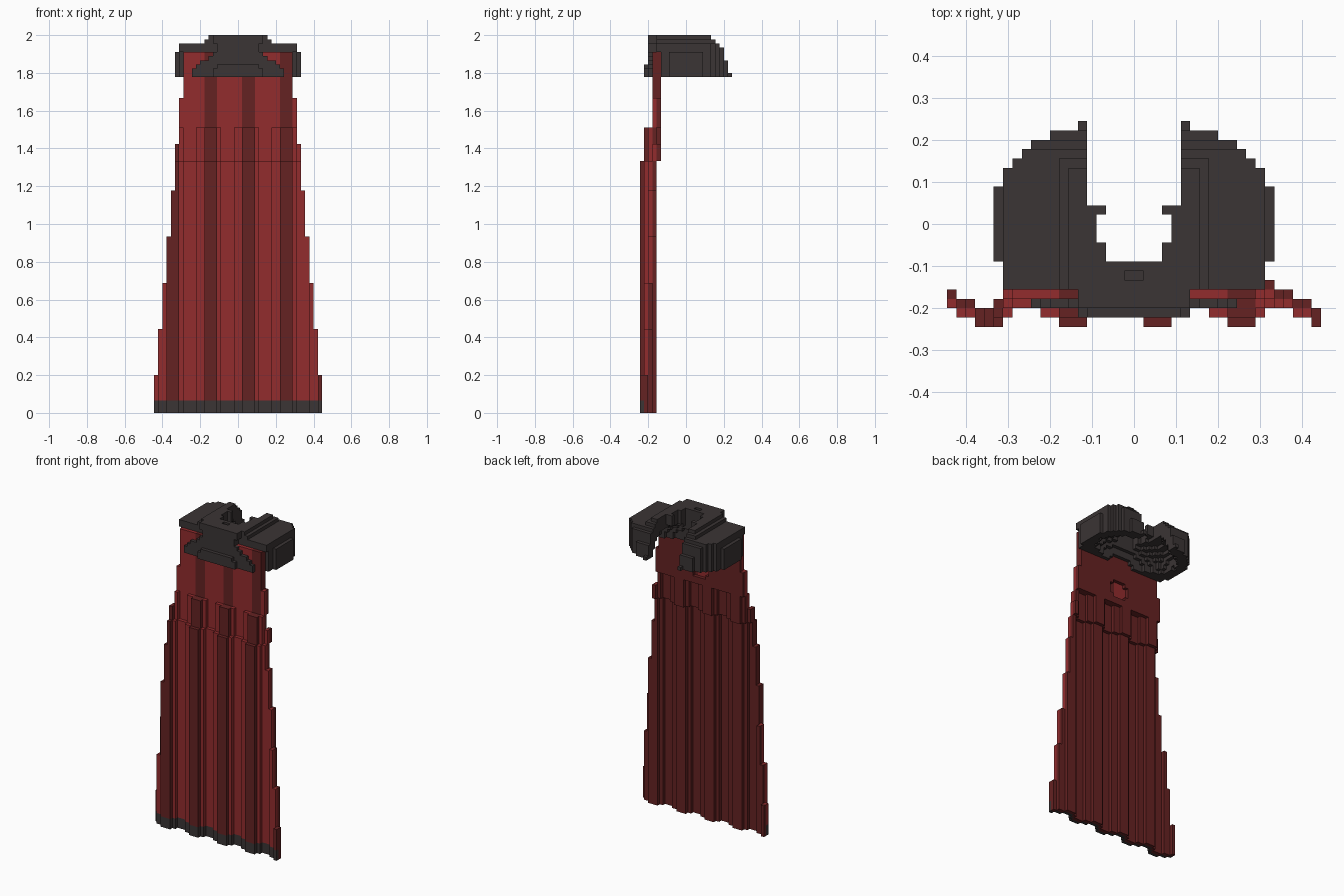
import bpy, bmesh
from mathutils import Vector

if "Cube" in bpy.data.objects:
    bpy.data.objects.remove(bpy.data.objects["Cube"], do_unlink=True)

V = 2 / 90                      # size of one block
ORIGIN = Vector((0, -11 * V, 0))
BRIGHT, DEEP, GREY = 0, 1, 2


def material(name, rgb):
    m = bpy.data.materials.new(name)
    m.use_nodes = True
    m.diffuse_color = (*rgb, 1)
    m.node_tree.nodes["Principled BSDF"].inputs["Base Color"].default_value = (*rgb, 1)
    return m


MATS = [material("bright red", (0.29, 0.025, 0.027)),
        material("deep red", (0.13, 0.016, 0.016)),
        material("charcoal", (0.043, 0.035, 0.035))]


def build(name, cells, solid):
    """Skin a dictionary of blocks {(i, j, k): colour}, leaving out buried faces."""
    bm = bmesh.new()
    verts = {}

    def vert(p):
        if p not in verts:
            verts[p] = bm.verts.new(ORIGIN + Vector(p) * V)
        return verts[p]

    for cell, colour in cells.items():
        for axis in range(3):
            u, w = (axis + 1) % 3, (axis + 2) % 3
            for side in (0, 1):
                near = list(cell)
                near[axis] += 2 * side - 1
                if tuple(near) in solid:
                    continue
                ring = []
                for du, dw in ((0, 0), (1, 0), (1, 1), (0, 1)):
                    p = list(cell)
                    p[axis] += side
                    p[u] += du
                    p[w] += dw
                    ring.append(vert(tuple(p)))
                face = bm.faces.new(ring if side else ring[::-1])
                face.material_index = colour
    # merge the flat runs of blocks into large faces
    bmesh.ops.dissolve_limit(bm, angle_limit=0.01, verts=bm.verts[:],
                             edges=bm.edges[:], delimit={'MATERIAL', 'NORMAL'})
    mesh = bpy.data.meshes.new(name)
    bm.to_mesh(mesh)
    bm.free()
    for m in MATS:
        mesh.materials.append(m)
    bpy.context.collection.objects.link(bpy.data.objects.new(name, mesh))


# Cloth: two layers of blocks, pleated below the shoulders, wider towards the hem
PLEAT = (0, 0, 0, 1, 2, 2, 2, 1, 1)
cape, hem = {}, {}
for k in range(86):
    half = 20 - (k + 2) // 11
    for i in range(-half, half):
        phase = (i + 17) % 9
        j = PLEAT[phase] if k < 60 else PLEAT[phase] + 1 if k < 68 else 3
        front = DEEP if phase < 3 else BRIGHT
        if k < 3:
            hem[i, j, k] = GREY
        else:
            cape[i, j, k] = front
        # small notch in the lining
        notch = (k in range(71, 74) and -3 <= i < 3) or (k in (70, 74) and -2 <= i < 2)
        if not notch:
            cape[i, j + 1, k] = DEEP


# Shoulder collar: domed, open at the back, hollow underneath
def back_limit(a):
    for edge, limit in ((6, 22), (9, 21), (11, 20), (12, 19), (13, 18), (14, 17)):
        if a < edge:
            return limit
    return 15


def roof(a, j):
    across = 90 if a < 7 else 89 if a < 8 else 88 if a < 14 else 86
    along = 90 if j < 17 else {17: 89, 18: 88, 19: 87, 20: 84, 21: 81}[j]
    return min(across, along)


def neck(j):
    return 5 if j > 12 else 3 if j == 12 else 4 if j > 8 else 3 if j > 6 else 0


def hollow(i, j, k):
    x, y, z = (i + .5) * V, (j - 10.5) * V - 0.03, (k + .5 - 80) * V
    return (x / 0.28) ** 2 + (y / 0.16) ** 2 + (z / 0.16) ** 2 < 1


collar = {}
for i in range(-15, 15):
    a = i if i >= 0 else -i - 1
    for j in range(7 if a == 14 else 4, back_limit(a)):
        if a < neck(j):
            continue
        for k in range(86 if j == 4 else 80, roof(a, j)):
            if not hollow(i, j, k):
                collar[i, j, k] = GREY
for i in (-1, 0):
    collar.pop((i, 5, 89), None)

# Front clasp: a stepped plate that flares towards its lower edge
clasp = {}
for step, half in enumerate((11, 11, 10, 9, 7, 6, 5, 5, 6, 6)):
    k = 80 + step
    for i in range(-half, half):
        clasp[i, 2, k] = GREY
        if k >= 86:
            clasp[i, 3, k] = GREY
for step, half in enumerate((6, 6, 5)):
    for i in range(-half, half):
        clasp[i, 1, 80 + step] = GREY

solid = set(cape) | set(hem) | set(collar) | set(clasp)
for part, cells in (("cape", cape), ("cape_hem", hem),
                    ("shoulder_collar", collar), ("front_clasp", clasp)):
    build(part, cells, solid)
